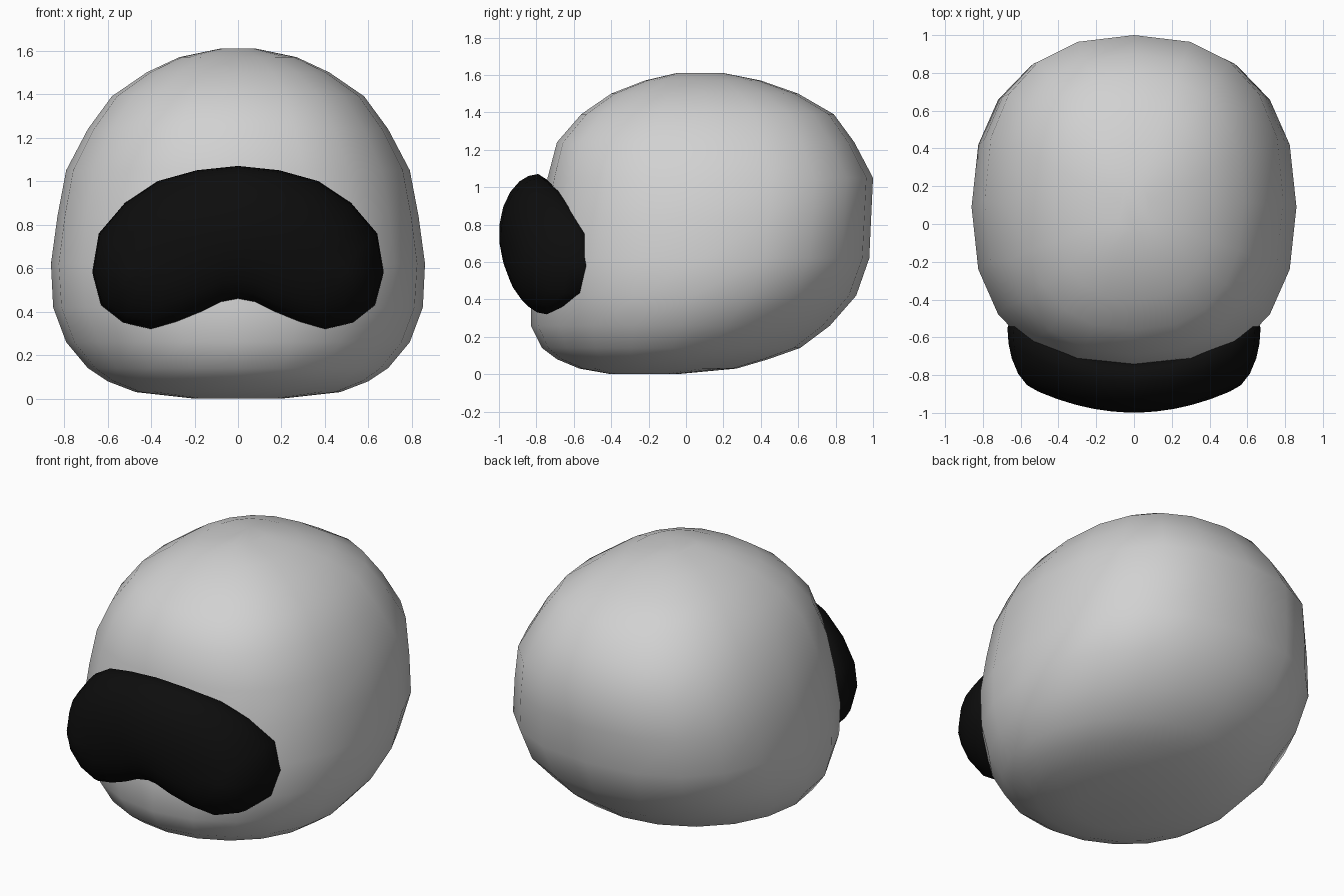
import bpy
import bmesh
from math import cos, sin, pi, sqrt, copysign

if "Cube" in bpy.data.objects:
    bpy.data.objects.remove(bpy.data.objects["Cube"], do_unlink=True)


def material(name, value):
    mat = bpy.data.materials.new(name)
    mat.use_nodes = True
    colour = (value, value, value, 1)
    mat.diffuse_color = colour
    mat.node_tree.nodes["Principled BSDF"].inputs["Base Color"].default_value = colour
    return mat


def loft(name, rings, mat, cap_start, cap_end):
    """Skin closed rings of equal length; each cap is a list of index tuples."""
    bm = bmesh.new()
    loops = [[bm.verts.new(p) for p in ring] for ring in rings]
    count = len(loops[0])
    for a, b in zip(loops, loops[1:]):
        for i in range(count):
            j = (i + 1) % count
            bm.faces.new((a[i], a[j], b[j], b[i]))
    for loop, cap in ((loops[0], cap_start), (loops[-1], cap_end)):
        for face in cap:
            bm.faces.new([loop[i] for i in face])
    bmesh.ops.recalc_face_normals(bm, faces=bm.faces)
    mesh = bpy.data.meshes.new(name)
    bm.to_mesh(mesh)
    bm.free()
    mesh.materials.append(mat)
    mesh.shade_smooth()
    obj = bpy.data.objects.new(name, mesh)
    bpy.context.collection.objects.link(obj)
    return obj


# Helmet shell: height, front y, back y, half width
SEGMENTS = 20
SHELL = [
    (0.0, -0.40, -0.05, 0.20), (0.03, -0.57, 0.27, 0.47),
    (0.08, -0.69, 0.44, 0.60), (0.14, -0.77, 0.61, 0.69),
    (0.26, -0.83, 0.77, 0.79), (0.42, -0.83, 0.91, 0.85),
    (0.62, -0.80, 0.98, 0.86), (0.84, -0.77, 0.99, 0.83),
    (1.05, -0.74, 1.00, 0.79), (1.24, -0.69, 0.90, 0.69),
    (1.39, -0.56, 0.79, 0.58), (1.50, -0.40, 0.60, 0.42),
    (1.57, -0.22, 0.40, 0.27), (1.61, -0.05, 0.20, 0.08),
]


def shell_ring(z, front, back, width):
    power = 2 / min(2.4, 2 + max(0, z - 0.25))
    ring = []
    for i in range(SEGMENTS):
        c, s = cos(2 * pi * i / SEGMENTS), sin(2 * pi * i / SEGMENTS)
        x = copysign(abs(c) ** power, c) * width
        y = copysign(abs(s) ** power, s) * (back - front) / 2
        ring.append((x, (front + back) / 2 + y, z))
    return ring


whole = [tuple(range(SEGMENTS))]
loft("helmet_shell", [shell_ring(*row) for row in SHELL],
     material("light grey", 0.64), whole, whole)

# Visor: half outline from top centre round to bottom centre, then mirrored
HALF = [(0, 1.07), (0.19, 1.05), (0.37, 1.0), (0.52, 0.9), (0.64, 0.76),
        (0.67, 0.58), (0.63, 0.43), (0.53, 0.35), (0.4, 0.32),
        (0.28, 0.355), (0.17, 0.4), (0.08, 0.445), (0, 0.46)]
OUTLINE = HALF + [(-x, z) for x, z in HALF[-2:0:-1]]


def visor_ring(s, push=0.0):
    """Ring at fraction s between the curved spine (0) and the rim (1)."""
    ring = []
    for x, z in OUTLINE:
        spine_x = 0.72 * x
        bend = (spine_x / 0.48) ** 2
        spine_y, spine_z = -1 + 0.11 * bend, 0.75 - 0.17 * bend
        rim_y = -0.79 + 0.24 * (x / 0.67) ** 2
        if z < 0.42 or abs(x) < 0.2 and z < 0.5:
            rim_y -= 0.04
        dome = 0 if push else sqrt(1 - s * s)
        ring.append((spine_x + (x - spine_x) * s,
                     rim_y + (spine_y - rim_y) * dome + push,
                     spine_z + (z - spine_z) * s))
    return ring


# Strip of faces joining the upper and lower halves of a visor ring
strip = []
for k in range(6):
    for base in (0, 12):
        face = [(base + i) % 24 for i in (k, k + 1, 11 - k, 12 - k)]
        strip.append(tuple(dict.fromkeys(face)))

rings = [visor_ring(s) for s in (0.15, 0.45, 0.7, 0.88, 0.97, 1.0)]
rings.append(visor_ring(0.9, 0.05))
loft("visor", rings, material("black", 0.004), strip, strip)
